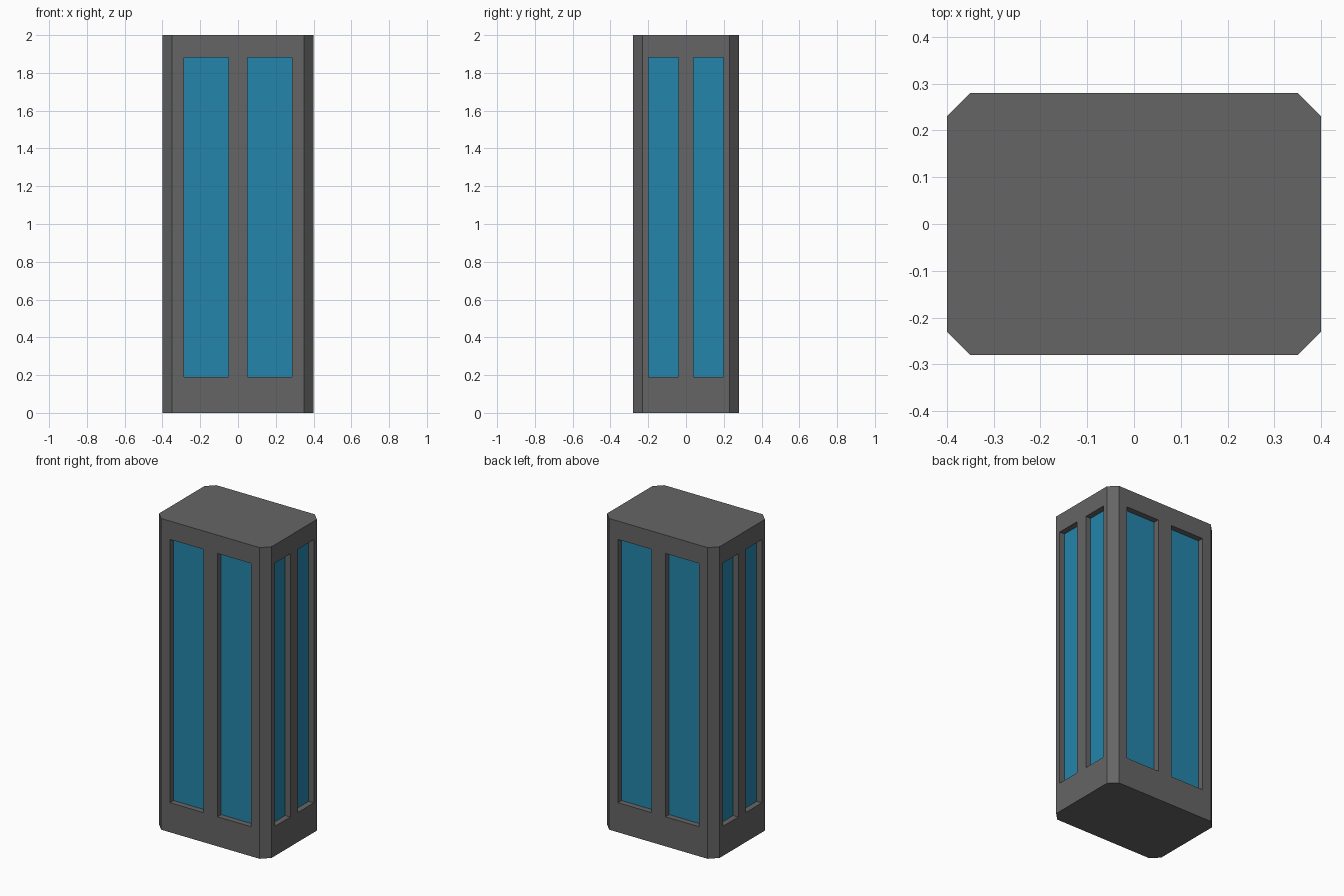
import bpy, bmesh

if "Cube" in bpy.data.objects:
    bpy.data.objects.remove(bpy.data.objects["Cube"])

W, D, H, C = 0.40, 0.28, 2.0, 0.05      # half width, half depth, height, corner chamfer
Z0, Z1 = 0.19, 1.882                    # window bottom and top
RECESS, PANE = 0.037, 0.015             # glass setback and thickness


def material(name, color):
    mat = bpy.data.materials.new(name)
    mat.diffuse_color = (*color, 1)
    mat.use_nodes = True
    mat.node_tree.nodes["Principled BSDF"].inputs["Base Color"].default_value = mat.diffuse_color
    return mat


glass = material("blue_glass", (0.018, 0.235, 0.407))
dark = material("dark_grey", (0.13, 0.13, 0.13))


def new_object(name, bm, mat):
    mesh = bpy.data.meshes.new(name)
    bmesh.ops.recalc_face_normals(bm, faces=bm.faces)
    bm.to_mesh(mesh)
    bm.free()
    mesh.materials.append(mat)
    ob = bpy.data.objects.new(name, mesh)
    bpy.context.collection.objects.link(ob)
    return ob


def add_box(bm, lo, hi):
    lo, hi = [[f(a, b) for a, b in zip(lo, hi)] for f in (min, max)]
    verts = bmesh.ops.create_cube(bm, size=1)["verts"]
    for v in verts:
        v.co = [(a + b) / 2 + (b - a) * c for a, b, c in zip(lo, hi, v.co)]


def add_windows(bm, outer, inner):
    """Two window boxes per side, from setback outer to setback inner."""
    for s in (-1, 1):
        for t in (-1, 1):
            add_box(bm, (t * 0.05, s * (D - outer), Z0), (t * 0.287, s * (D - inner), Z1))
            add_box(bm, (s * (W - outer), t * 0.04, Z0), (s * (W - inner), t * 0.198, Z1))


# Frame: chamfered rectangle extruded upward
bm = bmesh.new()
outline = [(-W + C, -D), (W - C, -D), (W, -D + C), (W, D - C),
           (W - C, D), (-W + C, D), (-W, D - C), (-W, -D + C)]
base = bm.faces.new([bm.verts.new((x, y, 0)) for x, y in outline])
top = bmesh.ops.extrude_face_region(bm, geom=[base])["geom"]
bmesh.ops.translate(bm, vec=(0, 0, H), verts=[g for g in top if isinstance(g, bmesh.types.BMVert)])
frame = new_object("frame", bm, dark)

# Window pockets cut into all four sides
bm = bmesh.new()
add_windows(bm, -0.05, RECESS + PANE)
cutter = new_object("window_cutter", bm, dark)
cutter.hide_render = True
cutter.hide_viewport = True
cut = frame.modifiers.new("window_pockets", 'BOOLEAN')
cut.operation = 'DIFFERENCE'
cut.solver = 'EXACT'
cut.object = cutter

# Glass panes at the bottom of the pockets
bm = bmesh.new()
add_windows(bm, RECESS, RECESS + PANE)
panes = new_object("window_panes", bm, glass)
